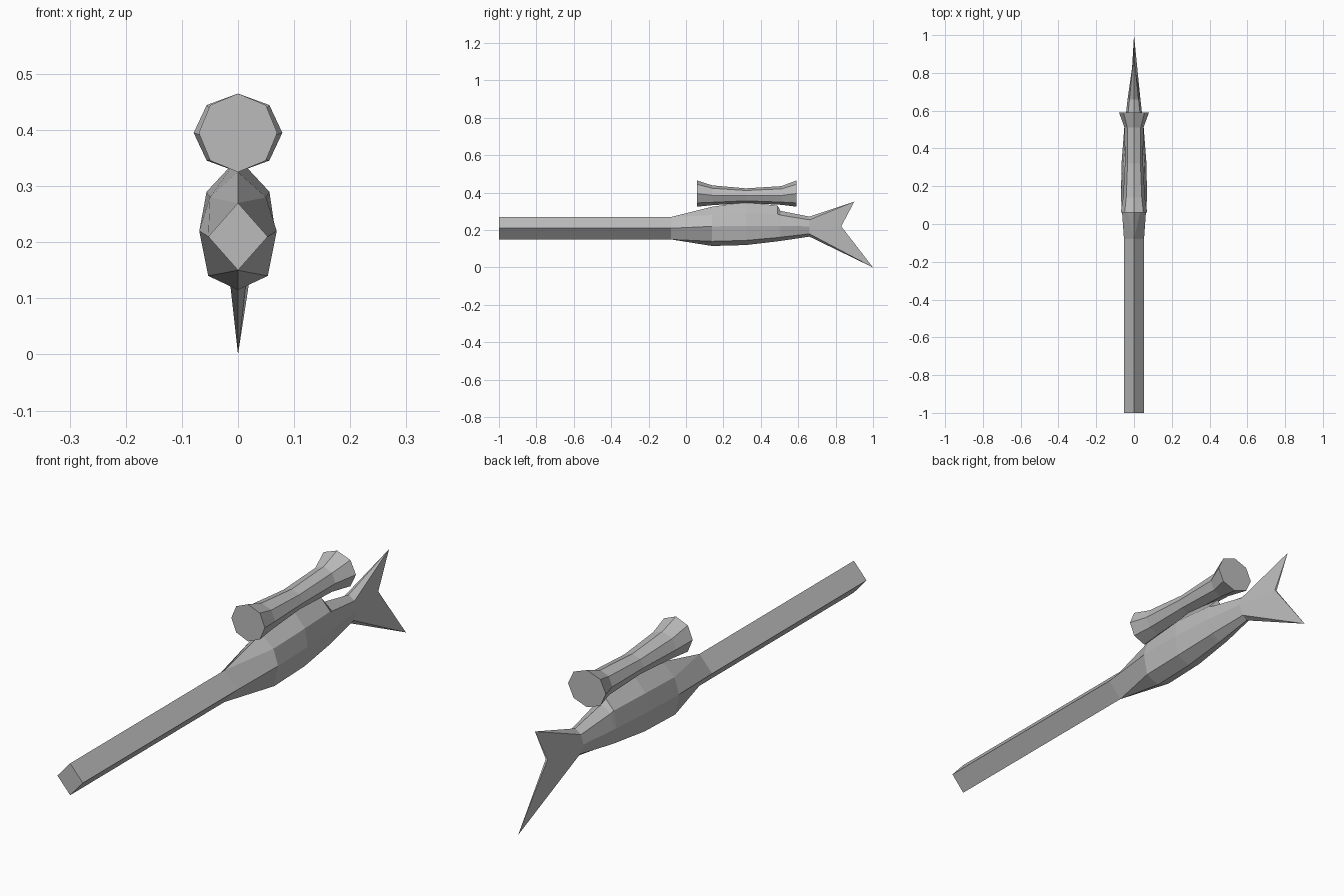
import bpy, bmesh, math

cube = bpy.data.objects.get("Cube")
if cube:
    bpy.data.objects.remove(cube, do_unlink=True)

COLOR = (0.5, 0.5, 0.5, 1)
grey = bpy.data.materials.new("plain grey")
grey.use_nodes = True
grey.diffuse_color = COLOR
grey.node_tree.nodes["Principled BSDF"].inputs["Base Color"].default_value = COLOR


def loft(name, rings):
    """Skin equal-length rings of points, cap both ends, weld collapsed corners."""
    bm = bmesh.new()
    rows = [[bm.verts.new(p) for p in ring] for ring in rings]
    n = len(rows[0])
    for a, b in zip(rows, rows[1:]):
        for i in range(n):
            j = (i + 1) % n
            bm.faces.new((a[i], a[j], b[j], b[i]))
    bm.faces.new(rows[0])
    bm.faces.new(rows[-1])
    bmesh.ops.remove_doubles(bm, verts=bm.verts, dist=0.0005)
    bmesh.ops.recalc_face_normals(bm, faces=bm.faces)
    mesh = bpy.data.meshes.new(name)
    bm.to_mesh(mesh)
    bm.free()
    mesh.materials.append(grey)
    obj = bpy.data.objects.new(name, mesh)
    bpy.context.collection.objects.link(obj)
    return obj


def mirrored(top, shoulder, side, low, bottom):
    """Eight-corner ring from the five points of its left half."""
    half = [top, shoulder, side, low, bottom]
    return half + [(-x, y, z) for x, y, z in (low, side, shoulder)]


def section(y, top, shoulder, side, low, bottom):
    return mirrored((0, y, top), *[(x, y, z) for x, z in (shoulder, side, low)],
                    (0, y, bottom))


def diamond(y):
    return section(y, 0.27, (0, 0.27), (0.053, 0.21), (0, 0.15), 0.15)


# Barrel, faceted body and forked tail stock in one skin
upper_tip, lower_tip = (0, 0.9, 0.352), (0, 1.0, 0)
body_rings = [
    diamond(-1),
    diamond(-0.08),
    section(0.14, 0.325, (0.05, 0.28), (0.069, 0.22), (0.053, 0.14), 0.115),
    section(0.32, 0.35, (0.056, 0.29), (0.066, 0.222), (0.052, 0.145), 0.12),
    section(0.49, 0.33, (0.042, 0.285), (0.053, 0.222), (0.04, 0.16), 0.14),
    section(0.505, 0.303, (0.04, 0.28), (0.052, 0.222), (0.039, 0.162), 0.142),
    section(0.66, 0.272, (0.024, 0.255), (0.034, 0.22), (0.02, 0.18), 0.165),
    mirrored(upper_tip, upper_tip, (0.004, 0.83, 0.22), lower_tip, lower_tip),
]
loft("barrel_body_and_stock", body_rings)


# Waisted eight-sided sight tube above the body
def oval(y, z, rx, rz):
    return [(rx * math.sin(k * math.pi / 4), y, z + rz * math.cos(k * math.pi / 4))
            for k in range(8)]


loft("sight_tube", [
    oval(0.06, 0.395, 0.07, 0.07),
    oval(0.14, 0.386, 0.058, 0.053),
    oval(0.32, 0.384, 0.048, 0.039),
    oval(0.51, 0.385, 0.05, 0.05),
    oval(0.59, 0.395, 0.079, 0.07),
])
